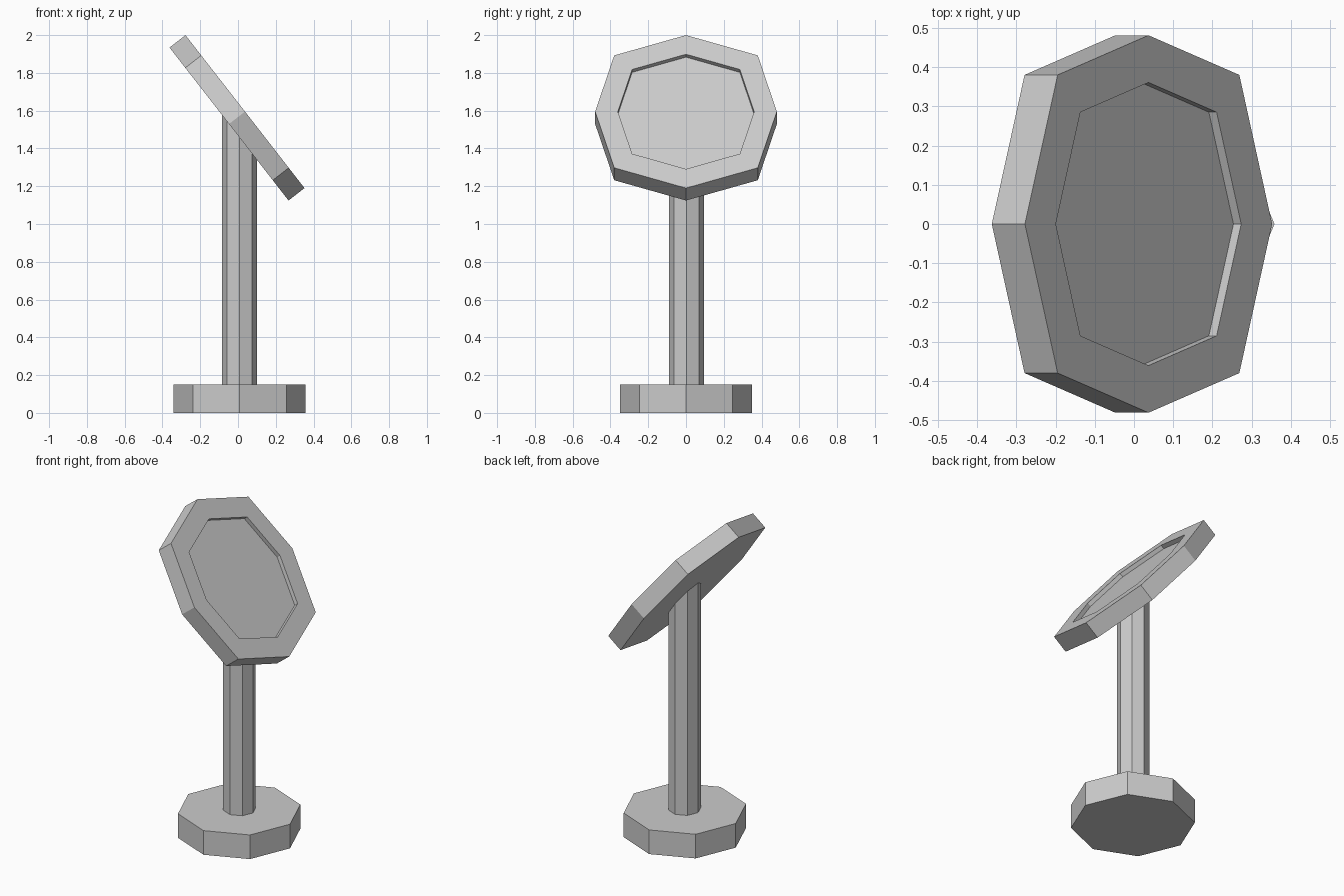
import bpy, bmesh
from math import sin, cos, pi
from mathutils import Vector

if "Cube" in bpy.data.objects:
    bpy.data.objects.remove(bpy.data.objects["Cube"])


def make_object(name, bm):
    bmesh.ops.recalc_face_normals(bm, faces=bm.faces)
    mesh = bpy.data.meshes.new(name)
    bm.to_mesh(mesh)
    bm.free()
    obj = bpy.data.objects.new(name, mesh)
    bpy.context.collection.objects.link(obj)
    return obj


def loft(name, rings):
    """Skin a stack of equal-sized rings and cap both ends."""
    bm = bmesh.new()
    loops = [[bm.verts.new(p) for p in ring] for ring in rings]
    for a, b in zip(loops, loops[1:]):
        n = len(a)
        for i in range(n):
            j = (i + 1) % n
            bm.faces.new((a[i], a[j], b[j], b[i]))
    bm.faces.new(loops[0])
    bm.faces.new(loops[-1])
    return make_object(name, bm)


def octagon(cx, cy, r, height):
    """Octagon with corners on the axes; height is a function of x."""
    pts = [(cx + r * cos(i * pi / 4), cy + r * sin(i * pi / 4)) for i in range(8)]
    return [(x, y, height(x)) for x, y in pts]


# Tilted frame of the head: front centre, downhill axis and face normal
centre = Vector((0.037, 0, 1.595))
down = Vector((0.614, 0, -0.789)).normalized()
normal = Vector((-down.z, 0, down.x))
thickness = 0.107
back = centre - normal * thickness


def underside(x):
    return back.z + (x - back.x) * down.z / down.x + 0.01


# Foot plate
loft("base", [octagon(0.008, 0, 0.35, lambda x: 0),
              octagon(0.008, 0, 0.35, lambda x: 0.15)])

# Post, cut at a slant to meet the underside of the head
loft("post", [octagon(0.008, 0.003, 0.093, lambda x: 0.145),
              octagon(0.008, 0.003, 0.093, underside)])

# Head plate with a shallow recess in its face
outline = [(0.513, 0), (0.377, 0.38), (0, 0.481), (-0.377, 0.38),
           (-0.513, 0), (-0.377, -0.38), (0, -0.481), (0.377, -0.38)]


def head_ring(scale, depth):
    return [centre + down * (u * scale) + Vector((0, v * scale, 0)) - normal * depth
            for u, v in outline]


loft("head", [head_ring(1, thickness), head_ring(1, 0),
              head_ring(0.75, 0), head_ring(0.75, 0.025)])
